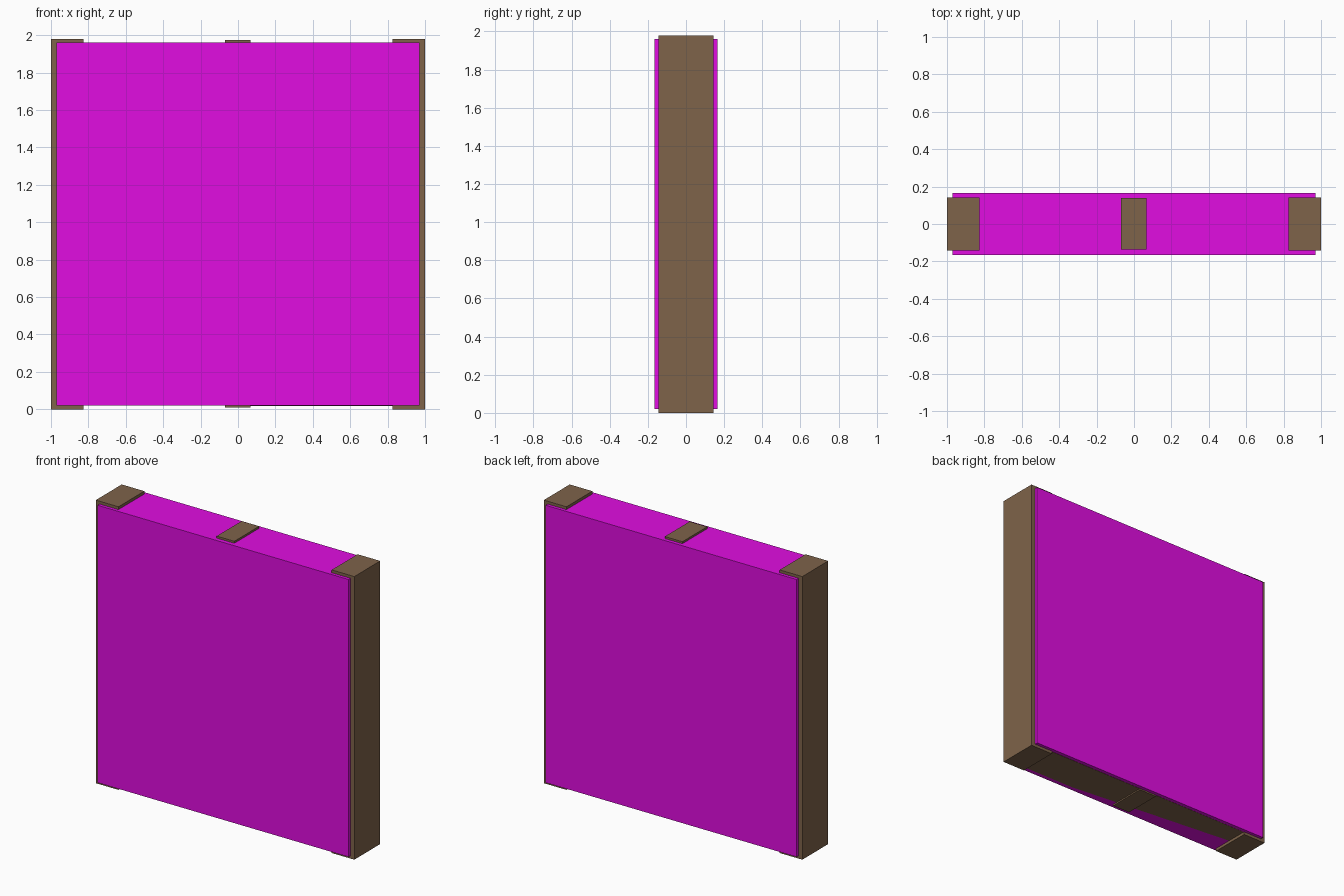
import bpy
import math

if "Cube" in bpy.data.objects:
    bpy.data.objects.remove(bpy.data.objects["Cube"])


def material(name, color):
    m = bpy.data.materials.new(name)
    m.diffuse_color = color
    m.use_nodes = True
    m.node_tree.nodes["Principled BSDF"].inputs["Base Color"].default_value = m.diffuse_color
    return m


wood = material("wood", (0.21, 0.125, 0.068, 1))
magenta = material("magenta", (0.75, 0.004, 0.75, 1))


def box(name, x, y, z, mat):
    """Box from (min, max) ranges on each axis."""
    bpy.ops.mesh.primitive_cube_add(size=1, location=[(a + b) / 2 for a, b in (x, y, z)])
    ob = bpy.context.object
    ob.name = name
    ob.scale = [b - a for a, b in (x, y, z)]
    bpy.ops.object.transform_apply(location=False, rotation=False, scale=True)
    ob.data.materials.append(mat)
    return ob


# Wall infill, slightly thicker than the posts
box("wall_panel", (-0.97, 0.97), (-0.165, 0.165), (0.02, 1.96), magenta)

# End posts
box("left_post", (-1.0, -0.825), (-0.143, 0.143), (0, 1.98), wood)
box("right_post", (0.825, 1.0), (-0.143, 0.143), (0, 1.98), wood)

# Middle stud, just poking out at top and bottom
box("middle_stud", (-0.07, 0.066), (-0.135, 0.14), (0.01, 1.974), wood)

# Bottom rail, almost flush with the underside of the panel
rail = box("bottom_rail", (-0.9, 0.9), (-0.135, 0.14), (0.0195, 0.2), wood)
rail.rotation_euler = (math.radians(-0.3), math.radians(0.03), 0)
